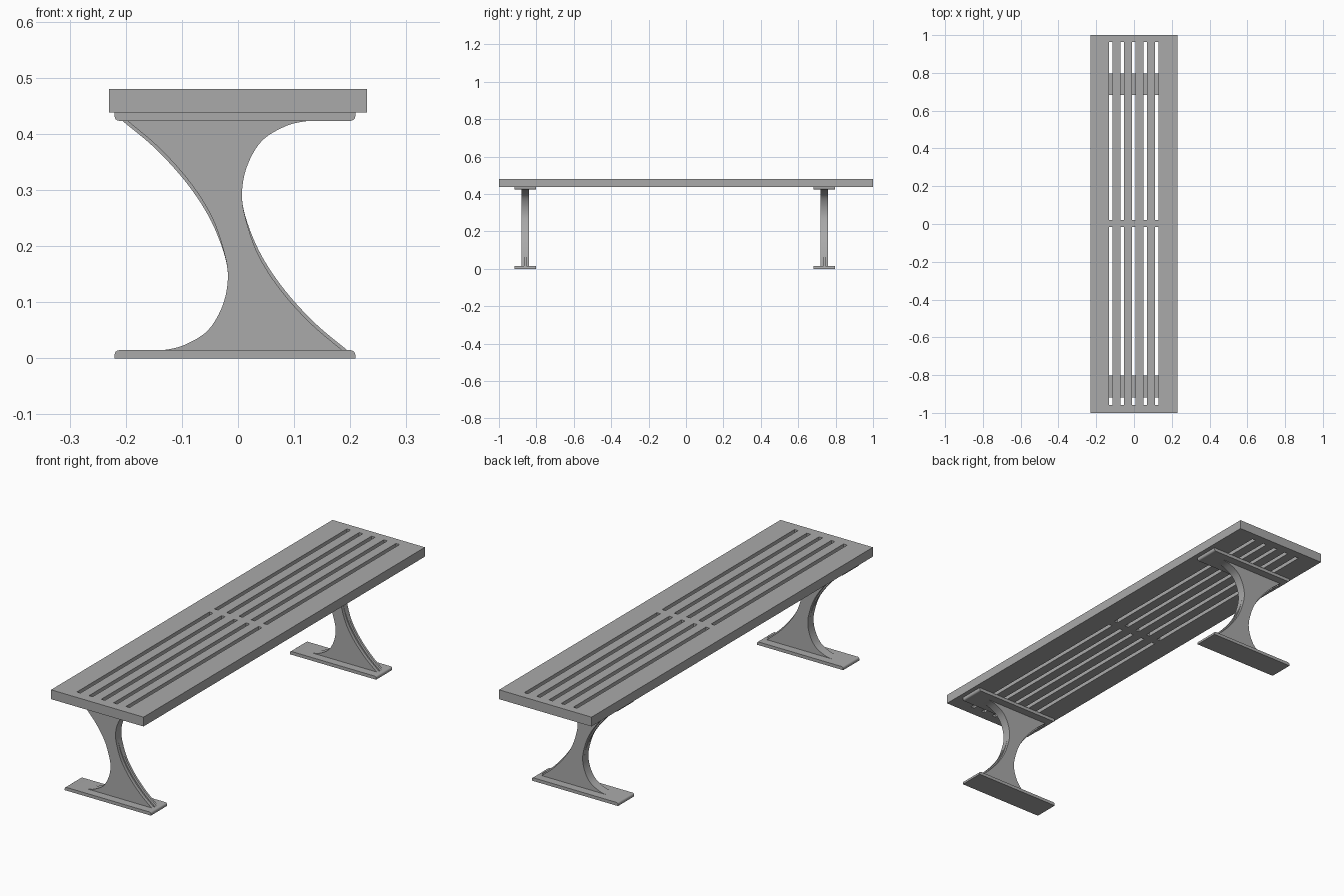
import bpy, bmesh, math
from mathutils import Vector

cube = bpy.data.objects.get("Cube")
if cube:
    bpy.data.objects.remove(cube, do_unlink=True)

GREY = (0.4, 0.4, 0.4, 1)
metal = bpy.data.materials.new("grey metal")
metal.use_nodes = True
metal.diffuse_color = GREY
metal.node_tree.nodes["Principled BSDF"].inputs["Base Color"].default_value = GREY


def finish(name, bm, smooth=False):
    bmesh.ops.recalc_face_normals(bm, faces=bm.faces[:])
    mesh = bpy.data.meshes.new(name)
    bm.to_mesh(mesh)
    bm.free()
    mesh.materials.append(metal)
    obj = bpy.data.objects.new(name, mesh)
    bpy.context.collection.objects.link(obj)
    if smooth:
        bpy.ops.object.select_all(action='DESELECT')
        obj.select_set(True)
        bpy.context.view_layer.objects.active = obj
        bpy.ops.object.shade_smooth_by_angle(angle=math.radians(30))
    return obj


def extrude(bm, faces, offset):
    new = bmesh.ops.extrude_face_region(bm, geom=faces)["geom"]
    verts = [v for v in new if isinstance(v, bmesh.types.BMVert)]
    bmesh.ops.translate(bm, verts=verts, vec=offset)


def slab(name, outline, y, depth, smooth=False):
    """Closed x-z outline extruded symmetrically about y."""
    bm = bmesh.new()
    face = bm.faces.new([bm.verts.new((x, y - depth / 2, z)) for x, z in outline])
    extrude(bm, [face], Vector((0, depth, 0)))
    return finish(name, bm, smooth)


def spline(points, steps=6):
    """Catmull-Rom curve through the points."""
    p = [Vector(q) for q in points]
    p = [2 * p[0] - p[1]] + p + [2 * p[-1] - p[-2]]
    out = []
    for a, b, c, d in zip(p, p[1:], p[2:], p[3:]):
        for i in range(steps):
            t = i / steps
            out.append(0.5 * (2 * b + (c - a) * t + (2 * a - 5 * b + 4 * c - d) * t * t
                              + (3 * b - a - 3 * c + d) * t ** 3))
    return out + [p[-2]]


# Seat: one slab with two rows of five slots
SLOT_X = [-0.123 + 0.061 * i for i in range(5)]
xs = [-0.23] + [x + s for x in SLOT_X for s in (-0.009, 0.009)] + [0.23]
ys = [-1, -0.957, -0.015, 0.021, 0.963, 1]
bm = bmesh.new()
grid = [[bm.verts.new((x, y, 0.438)) for y in ys] for x in xs]
cells = []
for i in range(len(xs) - 1):
    for j in range(len(ys) - 1):
        if not (i % 2 and j % 2):
            cells.append(bm.faces.new((grid[i][j], grid[i + 1][j],
                                       grid[i + 1][j + 1], grid[i][j + 1])))
extrude(bm, cells, Vector((0, 0, 0.042)))
finish("seat", bm)

# Leg outline: right-hand curve, turned half a revolution for the left
CX, CZ = -0.0055, 0.2188
LOW, HIGH = 0.0135, 0.4241
edge = [(0.196, LOW), (0.137, 0.063), (0.083, 0.122), (0.042, 0.183), (0.016, 0.244),
        (0.007, 0.292), (0.016, 0.342), (0.042, 0.387), (0.083, 0.413), (0.12, 0.4225),
        (0.16, HIGH)]
core = [(0.187, LOW), (0.129, 0.063), (0.076, 0.122), (0.037, 0.183), (0.015, 0.244)] + edge[5:]


def s_outline(points):
    right = spline(points)
    return [tuple(p) for p in right] + [(2 * CX - p.x, 2 * CZ - p.y) for p in right]


def plate_outline(z_flat, z_round):
    """Foot or top plate whose inner corners are rounded."""
    r, sign = 0.008, 1 if z_round > z_flat else -1
    arc = [(r * math.sin(a), r * math.cos(a)) for a in (math.pi / 8 * k for k in range(5))]
    right = [(0.209 - r + s, z_round - sign * (r - c)) for s, c in arc]
    left = [(2 * CX - x, z) for x, z in reversed(right)]
    return right + [(0.209, z_flat), (2 * CX - 0.209, z_flat)] + left


# Two identical supports
for side, y in (("front", -0.86), ("back", 0.74)):
    slab(side + "_leg", s_outline(core), y, 0.041, True)
    slab(side + "_leg_fin", s_outline(edge), y, 0.012, True)
    slab(side + "_foot_plate", plate_outline(0, 0.0145), y, 0.115, True)
    slab(side + "_top_plate", plate_outline(0.438, 0.4235), y, 0.115, True)
